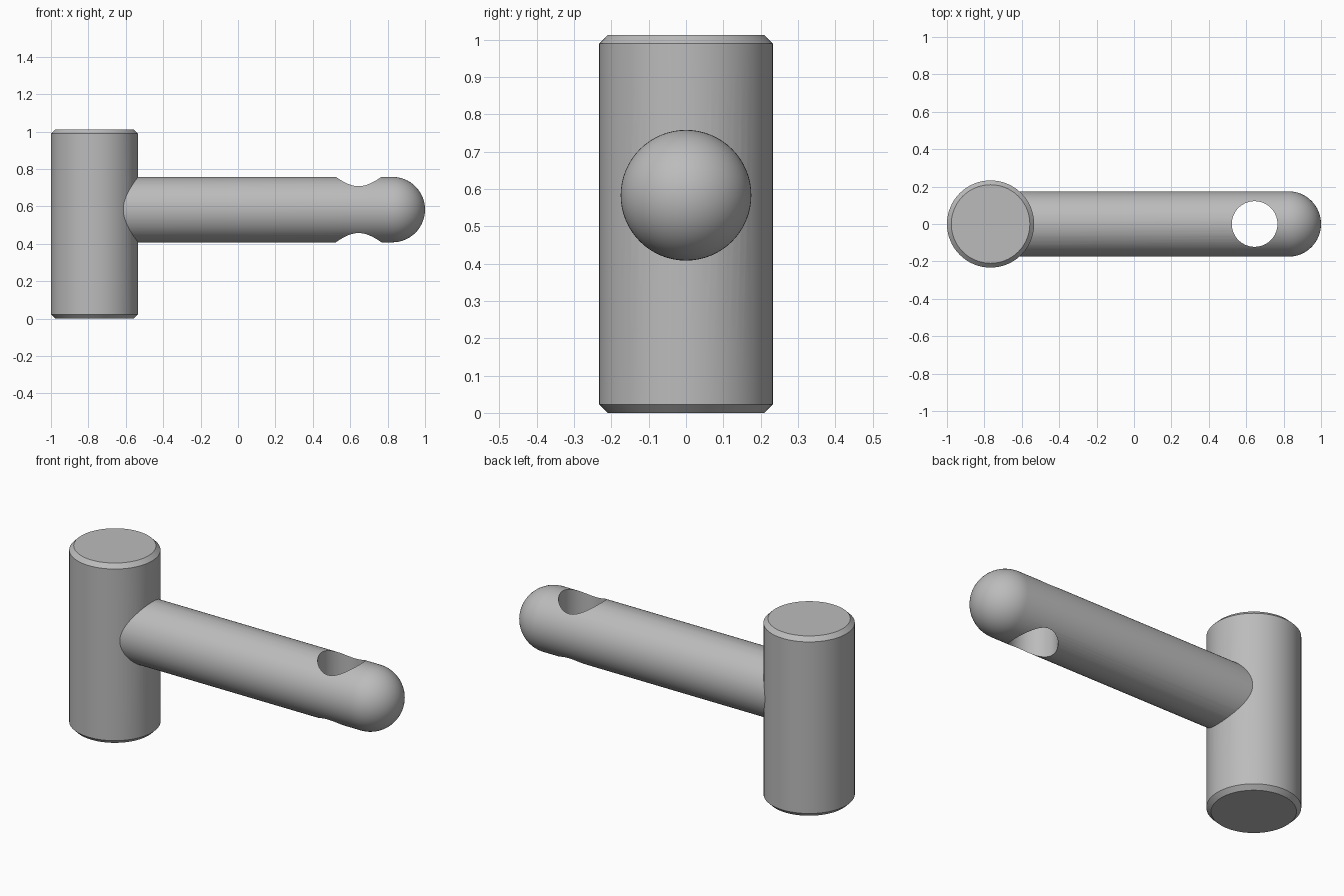
import bpy
import bmesh
from math import cos, sin, pi, radians
from mathutils import Matrix, Vector

cube = bpy.data.objects.get("Cube")
if cube:
    bpy.data.objects.remove(cube, do_unlink=True)

POST_X, POST_R, POST_H, BEVEL = -0.767, 0.233, 1.012, 0.023
ARM_Z, ARM_R = 0.583, 0.175
HOLE_X, HOLE_R = 0.645, 0.122

steel = bpy.data.materials.new("plain_grey")
grey = (0.5, 0.5, 0.5, 1)
steel.diffuse_color = grey
steel.use_nodes = True
steel.node_tree.nodes["Principled BSDF"].inputs["Base Color"].default_value = grey


def lathe(name, profile, matrix, steps=64):
    """Revolve (radius, height) points about z, then place the solid."""
    bm = bmesh.new()
    verts = [bm.verts.new((r, 0, h)) for r, h in profile]
    edges = [bm.edges.new(pair) for pair in zip(verts, verts[1:])]
    bmesh.ops.spin(bm, geom=verts + edges, axis=(0, 0, 1), cent=(0, 0, 0),
                   angle=2 * pi, steps=steps, use_merge=False)
    bmesh.ops.remove_doubles(bm, verts=bm.verts, dist=0.0001)
    bmesh.ops.recalc_face_normals(bm, faces=bm.faces)
    bm.transform(matrix)
    mesh = bpy.data.meshes.new(name)
    bm.to_mesh(mesh)
    bm.free()
    mesh.materials.append(steel)
    obj = bpy.data.objects.new(name, mesh)
    bpy.context.collection.objects.link(obj)
    return obj


def combine(target, other, operation):
    """Apply a boolean and discard the helper."""
    mod = target.modifiers.new(operation.lower(), "BOOLEAN")
    mod.operation, mod.object, mod.solver = operation, other, "EXACT"
    other.hide_render = True
    bpy.ops.object.select_all(action="DESELECT")
    target.select_set(True)
    bpy.context.view_layer.objects.active = target
    bpy.ops.object.modifier_apply(modifier=mod.name)
    bpy.data.objects.remove(other, do_unlink=True)


# Upright post with chamfered ends
post = lathe("post_and_arm", [
    (0, 0), (POST_R - BEVEL, 0), (POST_R, BEVEL), (POST_R, POST_H - BEVEL),
    (POST_R - BEVEL, POST_H), (0, POST_H)],
    Matrix.Translation((POST_X, 0, 0)))

# Horizontal arm with a hemispherical tip
length = 1 - ARM_R - POST_X
tip = [(ARM_R * cos(i * pi / 32), length + ARM_R * sin(i * pi / 32))
       for i in range(16)]
arm = lathe("arm", [(0, 0), (ARM_R, 0)] + tip + [(0, length + ARM_R)],
            Matrix.Translation((POST_X, 0, ARM_Z)) @ Matrix.Rotation(pi / 2, 4, "Y"))

# Vertical hole through the arm near its tip
hole = lathe("hole_cutter", [(0, -0.3), (HOLE_R, -0.3), (HOLE_R, 0.3), (0, 0.3)],
             Matrix.Translation(Vector((HOLE_X, 0, ARM_Z))))

combine(arm, hole, "DIFFERENCE")
combine(post, arm, "UNION")
bpy.ops.object.shade_smooth_by_angle(angle=radians(30))
